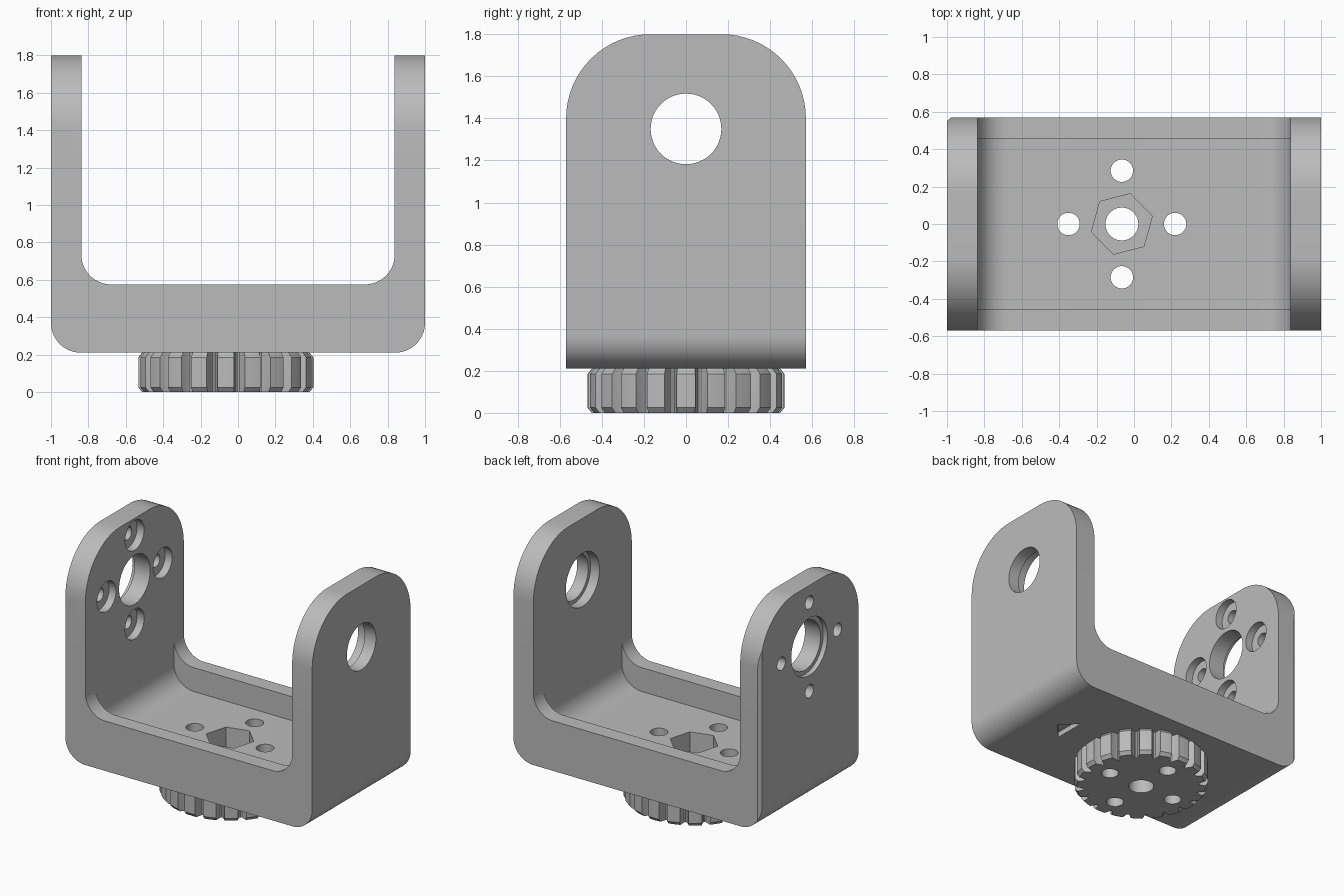
import bpy, bmesh
from math import sin, cos, pi, radians

cube = bpy.data.objects.get("Cube")
if cube:
    bpy.data.objects.remove(cube, do_unlink=True)

grey = bpy.data.materials.new("plain grey")
grey.use_nodes = True
grey.diffuse_color = (0.5, 0.5, 0.5, 1)
grey.node_tree.nodes["Principled BSDF"].inputs["Base Color"].default_value = (0.5, 0.5, 0.5, 1)

# Axis along which a flat outline is extruded
PLACE = {"X": lambda a, b, d: (d, a, b),
         "Y": lambda a, b, d: (a, d, b),
         "Z": lambda a, b, d: (a, b, d)}


def loft(name, rings):
    """Closed solid through rings with equal point counts."""
    bm = bmesh.new()
    rings = [[bm.verts.new(p) for p in ring] for ring in rings]
    n = len(rings[0])
    for low, high in zip(rings, rings[1:]):
        for i in range(n):
            j = (i + 1) % n
            bm.faces.new((low[i], low[j], high[j], high[i]))
    bm.faces.new(rings[0])
    bm.faces.new(rings[-1])
    bmesh.ops.recalc_face_normals(bm, faces=bm.faces)
    mesh = bpy.data.meshes.new(name)
    bm.to_mesh(mesh)
    bm.free()
    mesh.materials.append(grey)
    obj = bpy.data.objects.new(name, mesh)
    bpy.context.collection.objects.link(obj)
    return obj


def prism(name, outline, axis, lo, hi):
    return loft(name, [[PLACE[axis](a, b, d) for a, b in outline] for d in (lo, hi)])


def circle(a, b, r, n=48, turn=0.0):
    return [(a + r * cos(turn + 2 * pi * i / n), b + r * sin(turn + 2 * pi * i / n))
            for i in range(n)]


def arc(a, b, r, start, steps=16):
    return [(a + r * cos(radians(start + 90 * i / steps)),
             b + r * sin(radians(start + 90 * i / steps))) for i in range(steps + 1)]


def cup(half, bottom, top, r):
    """Box outline with both lower corners rounded."""
    return ([(half, top), (-half, top)] + arc(-half + r, bottom + r, r, 180)
            + arc(half - r, bottom + r, r, 270))


def combine(obj, tool, operation="DIFFERENCE"):
    mod = obj.modifiers.new("cut", "BOOLEAN")
    mod.object, mod.operation, mod.solver = tool, operation, "EXACT"
    bpy.ops.object.select_all(action="DESELECT")
    bpy.context.view_layer.objects.active = obj
    obj.select_set(True)
    bpy.ops.object.modifier_apply(modifier=mod.name)
    bpy.data.objects.remove(tool, do_unlink=True)


def drill(obj, axis, a, b, r, lo, hi, n=48, turn=0.0):
    combine(obj, prism("cutter", circle(a, b, r, n, turn), axis, lo, hi))


def smooth(obj):
    bpy.ops.object.select_all(action="DESELECT")
    bpy.context.view_layer.objects.active = obj
    obj.select_set(True)
    bpy.ops.object.shade_smooth_by_angle(angle=radians(30))


DEPTH, BASE, TOP = 0.57, 0.21, 1.8
GEAR_X, HOLE_Z = -0.065, 1.35
CROSS = ((1, 0), (0, 1), (-1, 0), (0, -1))

# U bracket: rounded block trimmed by the arm outline, then hollowed
bracket = prism("bracket", cup(1, BASE, TOP + 0.1, 0.16), "Y", -DEPTH, DEPTH)
arm = ([(-0.7, 0), (0.7, 0), (0.7, 1.0), (DEPTH, 1.0)] + arc(DEPTH - 0.4, TOP - 0.4, 0.4, 0)
       + arc(-DEPTH + 0.4, TOP - 0.4, 0.4, 90) + [(-DEPTH, 1.0), (-0.7, 1.0)])
combine(bracket, prism("cutter", arm, "X", -1.2, 1.2), "INTERSECT")
combine(bracket, prism("cutter", cup(0.838, 0.575, 2.2, 0.16), "Y", -0.8, 0.8))
combine(bracket, prism("cutter", cup(0.838, 0.40, 1.2, 0.16), "Y", -0.455, 0.455))

# Small chamfer on one rear upright edge
corner = [(-1.1, DEPTH - 0.12), (-0.88, DEPTH + 0.1), (-1.1, DEPTH + 0.1)]
combine(bracket, prism("cutter", corner, "Z", 0, 2))

# Stepped bearing hole in the left arm
drill(bracket, "X", 0, HOLE_Z, 0.168, 0.7, 1.1)
drill(bracket, "X", 0, HOLE_Z, 0.195, 0.7, 0.91)

# Right arm: stepped centre hole and four counterbored screw holes
drill(bracket, "X", 0, HOLE_Z, 0.18, -1.1, -0.7)
drill(bracket, "X", 0, HOLE_Z, 0.21, -1.1, -0.965)
for dy, dz in CROSS:
    y, z = 0.325 * dy, HOLE_Z + 0.325 * dz
    drill(bracket, "X", y, z, 0.048, -1.1, -0.7, 24)
    drill(bracket, "X", y, z, 0.11, -0.895, -0.7, 32)

# Direction arrow recess underneath
combine(bracket, prism("cutter", [(0.7, 0), (0.585, 0.12), (0.585, -0.12)], "Z", 0.1, BASE + 0.04))

# Gear with chamfered tooth tips
TEETH, TIP, ROOT = 20, 0.468, 0.40
SHAPE = ((-0.30, TIP), (-0.1, TIP), (0.1, TIP), (0.30, TIP), (0.36, 0.425),
         (0.43, ROOT + 0.004), (0.5, ROOT), (0.57, ROOT + 0.004), (0.64, 0.425))


def gear_ring(z, limit):
    ring = []
    for t in range(TEETH):
        for f, r in SHAPE:
            a, r = 2 * pi * (t + f) / TEETH, min(r, limit)
            ring.append((GEAR_X + r * cos(a), r * sin(a), z))
    return ring


gear = loft("gear", [gear_ring(0, 0.448), gear_ring(0.025, TIP),
                     gear_ring(BASE - 0.025, TIP), gear_ring(BASE, 0.448)])

# Bore and four bolt holes run through both base and gear
for part in (bracket, gear):
    drill(part, "Z", GEAR_X, 0, 0.088, -0.2, 0.7)
    for dx, dy in CROSS:
        drill(part, "Z", GEAR_X + 0.285 * dx, 0.285 * dy, 0.06, -0.2, 0.7, 32)

# Hexagonal nut pocket in the tray floor
drill(bracket, "Z", GEAR_X, 0, 0.168, 0.25, 0.6, 6, radians(14.5))

smooth(bracket)
smooth(gear)
